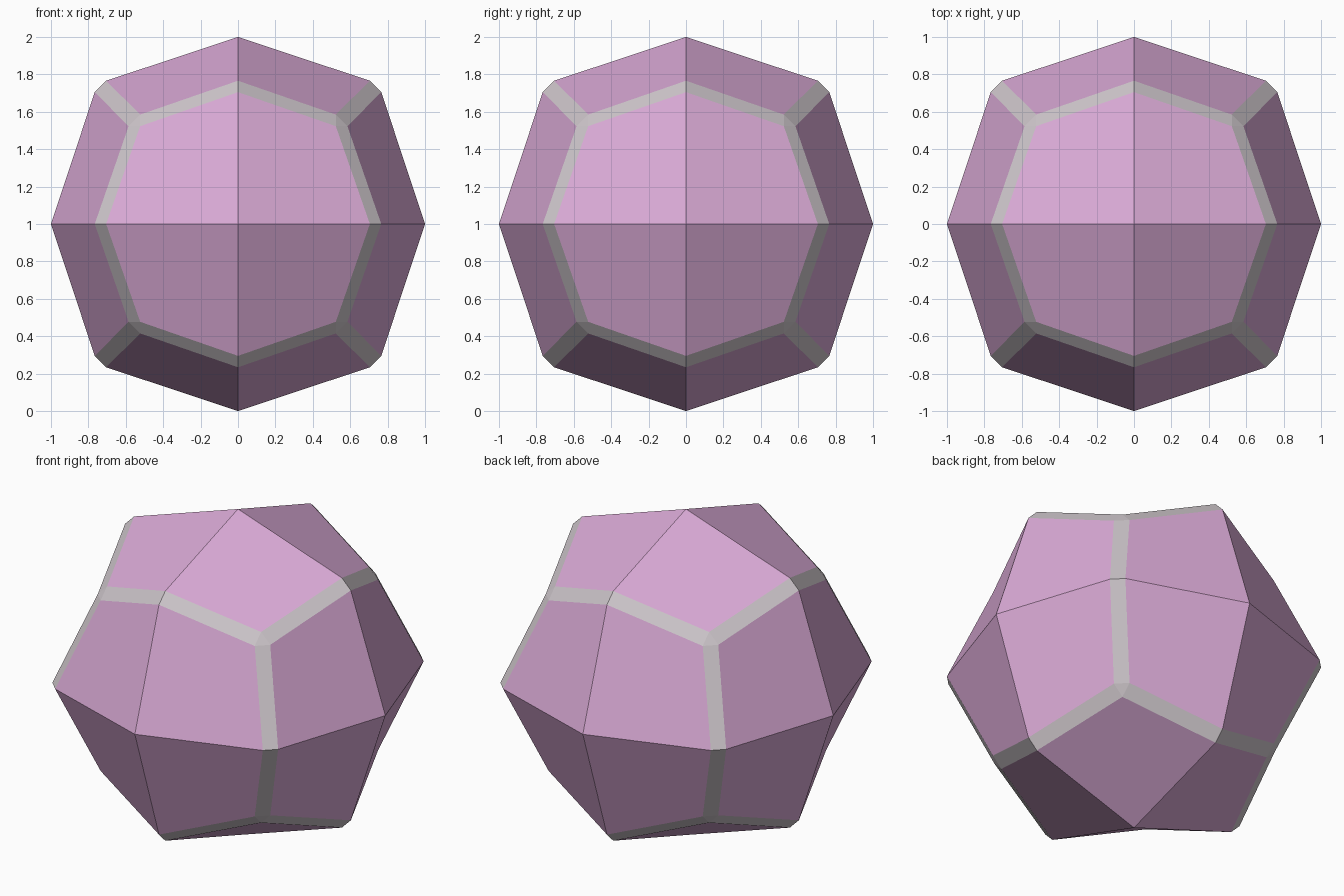
import bpy, bmesh

cube = bpy.data.objects.get("Cube")
if cube:
    bpy.data.objects.remove(cube, do_unlink=True)


def material(name, rgb):
    m = bpy.data.materials.new(name)
    m.use_nodes = True
    m.diffuse_color = (*rgb, 1)
    m.node_tree.nodes["Principled BSDF"].inputs["Base Color"].default_value = (*rgb, 1)
    return m


pink = material("orchid pink", (0.70, 0.40, 0.67))
grey = material("pale grey", (0.62, 0.57, 0.60))

# Key distances: panel edge midpoints and panel corners
MID, MID_OUT = 0.705, 0.766
COR, COR_OUT = 0.523, 0.585


def turn(p, n):
    """Rotate a point n thirds of a turn about the (1, 1, 1) diagonal."""
    for _ in range(n):
        p = (p[2], p[0], p[1])
    return p


# One octant: three kite panels, three seam strips and a corner triangle
kite = [(0, 0, 1), (MID, 0, MID_OUT), (COR, COR, COR_OUT), (0, MID, MID_OUT)]
strip = [(MID, 0, MID_OUT), (MID_OUT, 0, MID), (COR_OUT, COR, COR), (COR, COR, COR_OUT)]
corner = [turn((COR, COR, COR_OUT), n) for n in range(3)]

bm = bmesh.new()


def add_face(points, mat):
    f = bm.faces.new([bm.verts.new(p) for p in points])
    f.material_index = mat


for n in range(3):
    add_face([turn(p, n) for p in kite], 0)
    add_face([turn(p, n) for p in strip], 1)
add_face(corner, 1)
bmesh.ops.remove_doubles(bm, verts=bm.verts[:], dist=1e-4)

mesh = bpy.data.meshes.new("faceted_ball")
bm.to_mesh(mesh)
bm.free()
mesh.materials.append(pink)
mesh.materials.append(grey)

ball = bpy.data.objects.new("faceted_ball", mesh)
ball.location.z = 1
bpy.context.collection.objects.link(ball)

# Mirror the octant into the whole ball
mirror = ball.modifiers.new("mirror_octant", 'MIRROR')
mirror.use_axis = (True, True, True)
mirror.use_clip = True
mirror.merge_threshold = 0.001
